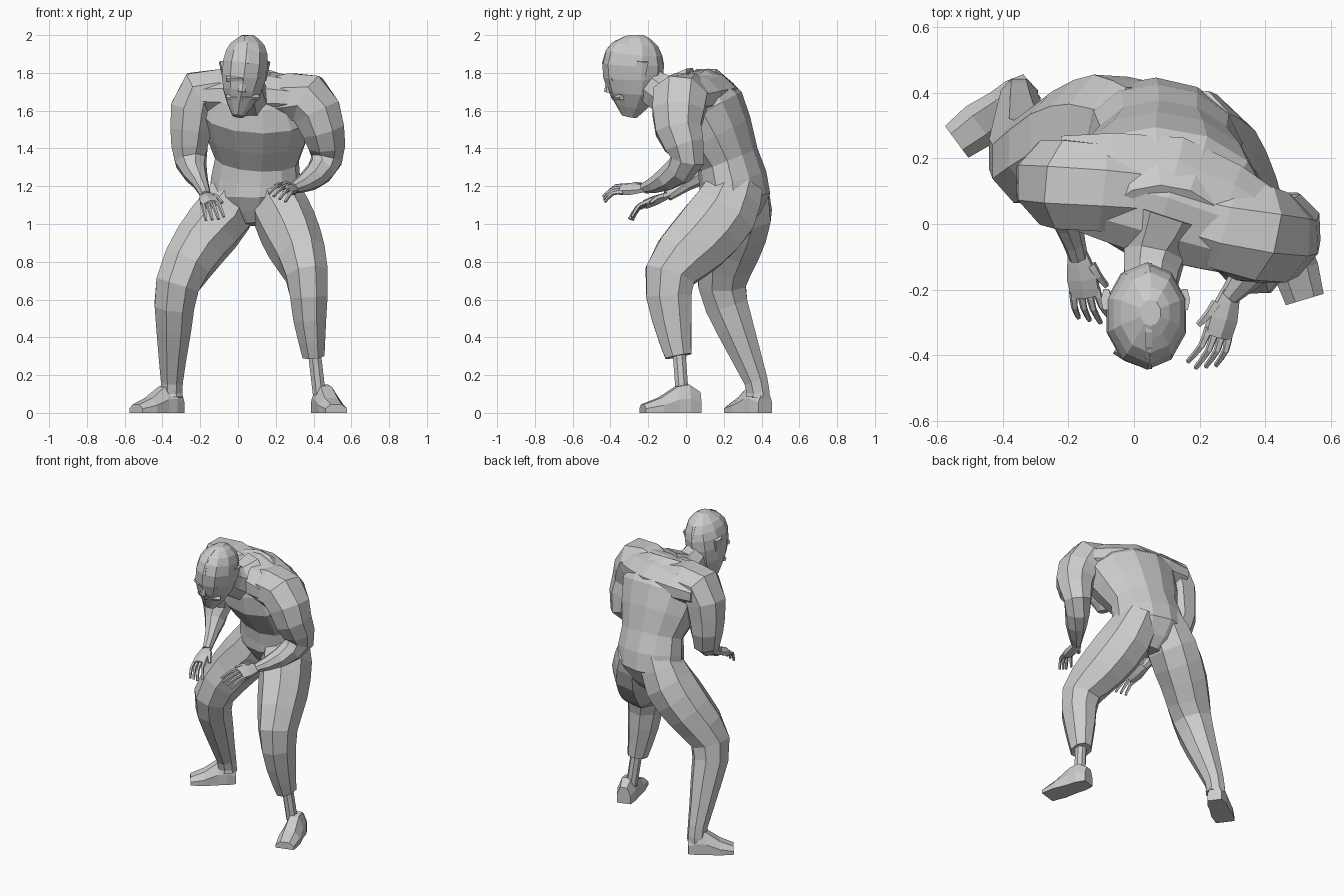
import bpy, bmesh
from math import sin, cos, pi
from mathutils import Vector

cube = bpy.data.objects.get("Cube")
if cube:
    bpy.data.objects.remove(cube, do_unlink=True)

grey = bpy.data.materials.new("clay grey")
grey.use_nodes = True
colour = (0.6, 0.6, 0.6, 1)
grey.diffuse_color = colour
grey.node_tree.nodes["Principled BSDF"].inputs["Base Color"].default_value = colour

ACROSS, FORWARD, UP = Vector((1, 0, 0)), Vector((0, 1, 0)), Vector((0, 0, 1))


def skin(name, rings):
    """Flat-shaded closed surface through rings of equal point count."""
    bm = bmesh.new()
    loops = [[bm.verts.new(point) for point in ring] for ring in rings]
    count = len(loops[0])
    for lower, upper in zip(loops, loops[1:]):
        for i in range(count):
            j = (i + 1) % count
            bm.faces.new((lower[i], lower[j], upper[j], upper[i]))
    bm.faces.new(loops[0][::-1])
    bm.faces.new(loops[-1])
    bmesh.ops.recalc_face_normals(bm, faces=bm.faces)
    mesh = bpy.data.meshes.new(name)
    bm.to_mesh(mesh)
    bm.free()
    mesh.materials.append(grey)
    bpy.context.collection.objects.link(bpy.data.objects.new(name, mesh))


def add_midpoints(stations):
    """Put a smoothly interpolated station between each neighbouring pair."""
    padded = [stations[0], *stations, stations[-1]]
    result = [stations[0]]
    for before, start, end, after in zip(padded, padded[1:], padded[2:], padded[3:]):
        middle = [(9 * (s + e) - b - a) / 16
                  for b, s, e, a in zip(before, start, end, after)]
        result += [middle, end]
    return result


def loft(name, stations, side=ACROSS, ratio=1.0, sides=8):
    """Elliptical tube through stations (x, y, z, radius along side)."""
    stations = add_midpoints(stations)
    centres = [Vector(station[:3]) for station in stations]
    rings = []
    for k, centre in enumerate(centres):
        ahead = centres[min(k + 1, len(centres) - 1)]
        behind = centres[max(k - 1, 0)]
        tangent = (ahead - behind).normalized()
        u = (side - tangent * side.dot(tangent)).normalized()
        v = tangent.cross(u) * ratio
        radius = stations[k][3] * 1.05
        angles = [2 * pi * (i + 0.5) / sides for i in range(sides)]
        rings.append([centre + (u * cos(a) + v * sin(a)) * radius for a in angles])
    skin(name, rings)


def foot(name, heel, toe):
    """Wedge-shaped foot with a flat sole."""
    heel, toe = Vector(heel), Vector(toe)
    length = toe - heel
    sideways = length.cross(UP).normalized()
    half = [(1, 0), (1, .5), (.5, 1)]
    outline = half + [(-a, b) for a, b in reversed(half)]
    rings = []
    for along, width, height in ((0, .045, .11), (.2, .06, .15),
                                 (.4, .06, .14), (.7, .07, .08), (1, .06, .045)):
        centre = heel + length * along
        rings.append([centre + sideways * width * a + UP * height * b
                      for a, b in outline])
    skin(name, rings)


def hand(owner, wrist, reach, thumb_side):
    """Palm, four bent fingers and a thumb."""
    wrist, reach = Vector(wrist), Vector(reach).normalized()
    thumb_side = Vector(thumb_side)
    thumb_side = (thumb_side - reach * thumb_side.dot(reach)).normalized()
    down = reach.cross(thumb_side)
    if down.z > 0:
        down.negate()

    def digit(name, base, step, curl, radius):
        tip = base + step * 2 + down * curl
        points = [base, base + step, tip]
        loft(f"{owner}_{name}", [(*point, radius * (1 - k / 5))
                                 for k, point in enumerate(points)], thumb_side, sides=5)

    heel, knuckles = wrist - reach * .02, wrist + reach * .13
    middle = wrist + reach * .07
    loft(f"{owner}_palm", [(*heel, .03), (*middle, .05), (*knuckles, .045)],
         thumb_side, .5, 6)
    for i, finger in enumerate(("index", "middle", "ring", "little")):
        spread = thumb_side * (1.5 - i)
        step = reach * (.065 - .006 * abs(i - 1)) + spread * .004
        digit(f"{finger}_finger", wrist + reach * .11 + spread * .024, step, .045, .013)
    digit("thumb", wrist + reach * .03 + thumb_side * .035,
          reach * .04 + thumb_side * .015, .015, .016)


# Trunk, twisted so that the left shoulder leads
twist = Vector((1, -.23, 0))
loft("torso", [(.1, .25, 1, .1), (.09, .26, 1.15, .235), (.1, .22, 1.34, .215),
               (.1, .09, 1.59, .295), (.1, 0, 1.76, .17)], twist, .74, 12)
loft("shoulder_yoke", [(-.24, .14, 1.68, .13), (.1, .08, 1.68, .19),
                       (.38, -.03, 1.66, .14)], FORWARD, .68, 10)
loft("neck", [(.1, .03, 1.68, .13), (.06, -.1, 1.68, .095), (.05, -.2, 1.74, .08)],
     ratio=1.15)

# Head with a pointed jaw
loft("head", [(0, -.3, 1.57, .03), (.02, -.28, 1.7, .1), (.04, -.28, 1.85, .12),
              (.05, -.27, 1.95, .09), (.05, -.27, 2, .03)], ratio=1.3, sides=10)

# Face and ears
for name, height, reach in (("brow", 1.77, -.42), ("moustache", 1.67, -.38)):
    loft(name, [(.025 + x, reach + abs(x) / 2, height, .016)
                for x in (-.08, 0, .08)], UP, sides=6)
loft("nose", [(.03, -.41, 1.77, .012), (.02, -.41, 1.7, .022)], sides=6)
for name, sign in (("left_ear", 1), ("right_ear", -1)):
    loft(name, [(.035 + sign * .105, -.24, 1.76, .02),
                (.035 + sign * .12, -.23, 1.86, .035)], FORWARD, .45, 6)

# Crest along the middle of the skull
arc = [pi * k / 5 for k in range(6)]
loft("crest", [(.045, -.28 - .155 * cos(a), 1.85 + .143 * sin(a), .014)
               for a in arc], ratio=.6, sides=4)

# Arms
left_wrist, right_wrist = (.29, -.22, 1.19), (-.17, -.1, 1.15)
loft("left_arm", [(.2, .02, 1.66, .13), (.37, -.03, 1.66, .15), (.45, -.04, 1.5, .125),
                  (.47, .01, 1.34, .09), (.39, -.1, 1.24, .065),
                  (*left_wrist, .03)], FORWARD, .93)
loft("right_arm", [(0, .1, 1.68, .13), (-.2, .12, 1.69, .14), (-.25, .13, 1.5, .12),
                   (-.25, .13, 1.33, .09), (-.2, 0, 1.22, .045),
                   (*right_wrist, .03)], FORWARD, .93)
hand("left", left_wrist, (-.3, -1, -.05), (-.8, .1, .4))
hand("right", right_wrist, (.2, -1, -.4), (.8, .1, .2))

# Legs rising into the buttocks, the left one ending in a cuff above a thin ankle
loft("left_leg", [(.18, .27, 1.22, .12), (.23, .2, 1.06, .15), (.3, .06, .9, .145),
                  (.365, -.085, .73, .115), (.38, -.075, .5, .09),
                  (.4, -.04, .3, .06)], ratio=1.2)
loft("left_ankle", [(.4, -.04, .36, .035), (.43, -.02, .1, .035)])
loft("right_leg", [(.02, .29, 1.24, .12), (-.07, .29, 1.06, .155), (-.2, .25, .89, .145),
                   (-.32, .19, .68, .12), (-.34, .26, .45, .095),
                   (-.35, .37, .17, .06), (-.35, .38, .08, .06)], ratio=1.08)
foot("left_foot", (.43, .07, 0), (.52, -.23, 0))
foot("right_foot", (-.31, .42, 0), (-.54, .25, 0))
